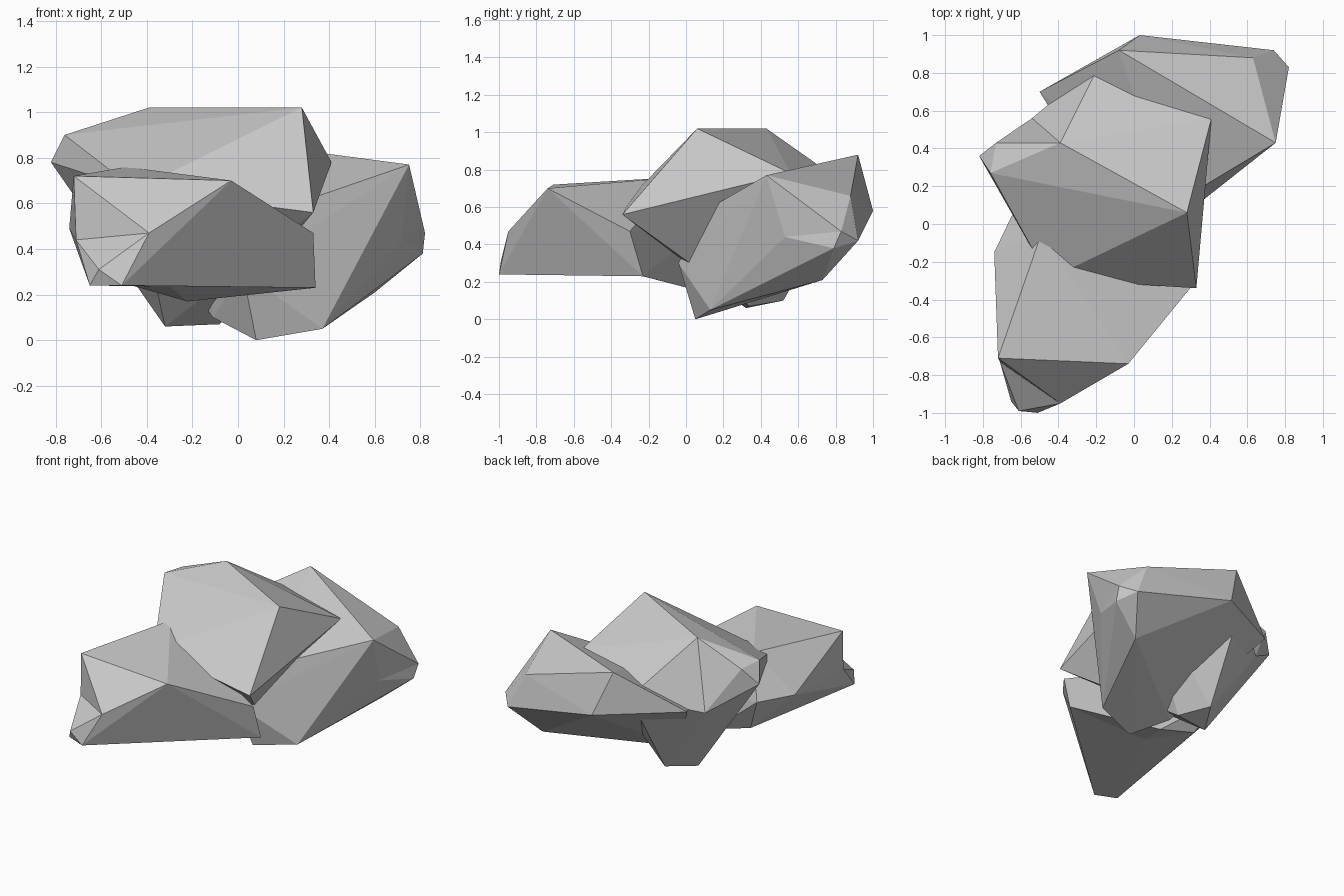
import bpy
import bmesh

cube = bpy.data.objects.get("Cube")
if cube:
    bpy.data.objects.remove(cube, do_unlink=True)

# Plain grey stone
stone = bpy.data.materials.new("grey stone")
stone.use_nodes = True
colour = (0.6, 0.6, 0.6, 1.0)
stone.diffuse_color = colour
stone.node_tree.nodes["Principled BSDF"].inputs["Base Color"].default_value = colour


def make_rock(name, corners, dents):
    """Build a faceted boulder as the convex hull of its corners.

    Each dent is a corner raised from the hull and then pushed in to its final place.
    """
    bm = bmesh.new()
    for corner in corners:
        bm.verts.new(corner)
    pushed = [(bm.verts.new(raised), final) for raised, final in dents]
    hull = bmesh.ops.convex_hull(bm, input=bm.verts[:])
    for vert, final in pushed:
        vert.co = final
    # Remove any corner that ended up inside the hull
    loose = {g for g in hull["geom_interior"] + hull["geom_unused"]
             if isinstance(g, bmesh.types.BMVert)}
    bmesh.ops.delete(bm, geom=list(loose), context="VERTS")
    bmesh.ops.recalc_face_normals(bm, faces=bm.faces[:])
    mesh = bpy.data.meshes.new(name)
    bm.to_mesh(mesh)
    bm.free()
    mesh.materials.append(stone)
    rock = bpy.data.objects.new(name, mesh)
    bpy.context.scene.collection.objects.link(rock)
    return rock


# Low boulder at the front: top ridge, nose, right end, underside and back
make_rock("front_rock", [
    (-.72, -.71, .72), (-.03, -.74, .70), (-.49, -.05, .76),
    (-.39, -.95, .47), (-.61, -.99, .31), (-.51, -1, .24), (-.65, -.94, .24),
    (.33, -.30, .47), (.34, -.23, .23),
    (-.22, 0, .17), (-.50, 0, .25), (-.74, -.15, .49), (-.62, .10, .50),
], dents=[
    ((-.8, -.95, .46), (-.71, -.73, .44)),
    ((-.3, -.3, .1), (-.3, -.25, .235)),
])

# Tall boulder in the middle: top edge, shoulders, pointed end and foot
make_rock("middle_rock", [
    (.28, .06, 1.02), (-.39, .43, 1.02), (.41, .56, .78), (.33, -.34, .56),
    (-.45, -.29, .66), (-.76, .27, .90), (-.73, .43, .89), (-.82, .36, .78),
    (-.17, .87, .71),
    (-.32, .32, .06), (-.08, .34, .07), (-.20, .52, .10),
], dents=[
    ((-.6, .75, .8), (-.54, .56, .58)),
])

# Leaning boulder at the back: top ridge, blunt end, foot and buried side
make_rock("back_rock", [
    (-.08, .92, .88), (.75, .43, .77), (.63, .88, .66), (.03, 1, .58),
    (-.50, .70, .63), (.74, .92, .42), (.82, .83, .47), (.81, .79, .38),
    (.60, .73, .21), (.37, .13, .05), (.08, .05, 0), (-.11, .22, .10),
    (.02, -.04, .30), (-.13, .11, .45), (.20, .10, .58),
], dents=[
    ((.82, .53, .44), (.72, .53, .44)),
])
